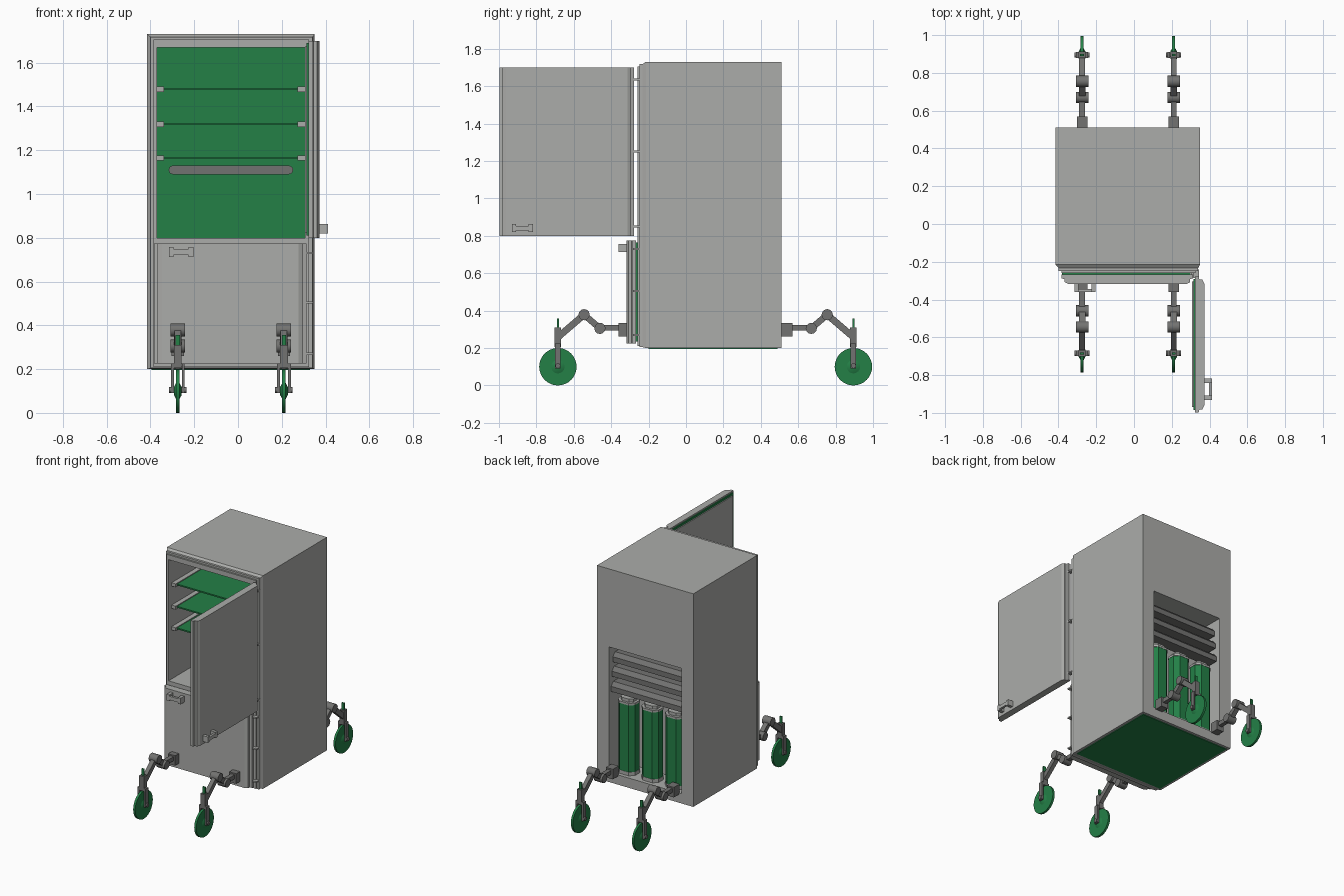
import bpy, bmesh, math
from mathutils import Vector, Matrix

if "Cube" in bpy.data.objects:
    bpy.data.objects.remove(bpy.data.objects["Cube"])


def material(name, rgb):
    m = bpy.data.materials.new(name)
    m.diffuse_color = (*rgb, 1)
    m.use_nodes = True
    m.node_tree.nodes["Principled BSDF"].inputs["Base Color"].default_value = m.diffuse_color
    return m


GREY = material("light grey", (0.41, 0.415, 0.40))
DARK = material("dark grey", (0.17, 0.17, 0.165))
GREEN = material("green", (0.017, 0.215, 0.062))


def finish(name, bm, *mats, smooth=False):
    bmesh.ops.recalc_face_normals(bm, faces=bm.faces)
    me = bpy.data.meshes.new(name)
    bm.to_mesh(me)
    bm.free()
    ob = bpy.data.objects.new(name, me)
    bpy.context.collection.objects.link(ob)
    for m in mats:
        me.materials.append(m)
    if smooth:
        bpy.ops.object.select_all(action='DESELECT')
        ob.select_set(True)
        bpy.context.view_layer.objects.active = ob
        bpy.ops.object.shade_smooth_by_angle(angle=math.radians(35))
    return ob


def box(name, x, y, z, mat):
    """Box from (low, high) pairs."""
    bm = bmesh.new()
    bmesh.ops.create_cube(bm, size=1)
    for v in bm.verts:
        v.co = [lo + (c + 0.5) * (hi - lo) for c, (lo, hi) in zip(v.co, (x, y, z))]
    return finish(name, bm, mat)


def loft(bm, loops):
    """Skin a list of equal-length point loops and cap both ends."""
    rings = [[bm.verts.new(p) for p in loop] for loop in loops]
    n = len(rings[0])
    for a, b in zip(rings, rings[1:]):
        for i in range(n):
            j = (i + 1) % n
            bm.faces.new((a[i], a[j], b[j], b[i]))
    return bm.faces.new(rings[0]), bm.faces.new(rings[-1])


def prism(name, pts, z0, z1, mat):
    bm = bmesh.new()
    loft(bm, [[(x, y, z) for x, y in pts] for z in (z0, z1)])
    return finish(name, bm, mat)


def drum(name, centre, r, width, mat, r2=None, segs=24):
    """Cylinder lying along x; r2 gives a double cone with a wide middle."""
    bm = bmesh.new()
    prof = [(-width / 2, r), (width / 2, r)]
    if r2:
        prof.insert(1, (0, r2))
    cx, cy, cz = centre
    angles = [2 * math.pi * i / segs for i in range(segs)]
    loft(bm, [[(cx + dx, cy + rr * math.cos(t), cz + rr * math.sin(t)) for t in angles]
              for dx, rr in prof])
    return finish(name, bm, mat, smooth=True)


def beam(name, p, q, width, height, mat):
    """Straight bar in a plane of constant x."""
    p, q = Vector(p), Vector(q)
    d = (q - p).normalized()
    n = Vector((0, -d.z, d.y)) * height / 2
    side = Vector((width / 2, 0, 0))
    bm = bmesh.new()
    loft(bm, [[e + n + side, e + n - side, e - n - side, e - n + side] for e in (p, q)])
    return finish(name, bm, mat)


# Cabinet: rectangles from the food compartment, round the outside, into the rear bay
rects = [
    (-.37, .305, .80, 1.67, .25), (-.37, .305, .80, 1.67, -.26),
    (-.385, .325, .21, 1.705, -.26), (-.385, .325, .21, 1.705, -.248),
    (-.40, .34, .205, 1.718, -.248), (-.40, .34, .205, 1.718, -.232),
    (-.415, .35, .20, 1.73, -.215), (-.415, .35, .20, 1.73, .51),
    (-.32, .255, .27, 1.17, .51), (-.32, .255, .27, 1.17, .33)]
bm = bmesh.new()
back_wall, _ = loft(bm, [[(x0, y, z0), (x1, y, z0), (x1, y, z1), (x0, y, z1)]
                         for x0, x1, z0, z1, y in rects])
back_wall.material_index = 1
finish("cabinet", bm, GREY, GREEN)
box("underside_panel", (-.395, .33), (-.2, .49), (.195, .2), GREEN)

# Shelves on side rails
for z in (1.48, 1.32, 1.165):
    box("shelf", (-.345, .28), (-.21, .249), (z - .005, z + .005), GREEN)
    for x0, x1 in ((-.37, -.337), (.272, .305)):
        box("shelf_rail", (x0, x1), (-.225, .249), (z - .013, z + .011), GREY)

# Rounded strip on the compartment back wall
bm = bmesh.new()
arc = [math.radians(-90 + 22.5 * i) for i in range(9)]
strip = [(.232 + .02 * math.cos(t), 1.11 + .02 * math.sin(t)) for t in arc]
strip += [(-.297 - .02 * math.cos(t), 1.11 - .02 * math.sin(t)) for t in arc]
loft(bm, [[(x, y, z) for x, z in strip] for y in (.235, .25)])
finish("wall_strip", bm, DARK)


# Doors: stepped edge profile extruded upward
def door_profile(w):
    half = [(0, 0), (0, .02), (.016, .024), (.016, .04), (.036, .05)]
    return half + [(w - a, b) for a, b in reversed(half)]


prism("lower_door", [(-.383 + a, -.268 - b) for a, b in door_profile(.695)], .225, .775, GREY)
box("lower_door_gasket", (-.38, .30), (-.268, -.26), (.235, .765), GREEN)
prism("upper_door", [(.322 + b, -.278 - a) for a, b in door_profile(.72)], .80, 1.70, GREY)
box("upper_door_gasket", (.314, .322), (-.985, -.29), (.81, 1.69), GREEN)
box("upper_door_liner", (.307, .314), (-.97, -.305), (.825, 1.675), GREY)

# Hinges
for z in (.27, .505, .73):
    box("lower_hinge", (.303, .343), (-.283, -.245), (z - .005, z + .005), GREY)
for z in (.85, 1.25, 1.635):
    box("upper_hinge", (.315, .343), (-.285, -.24), (z - .005, z + .005), GREY)

# Handles: bar between two feet
for x in (-.305, -.215):
    box("lower_handle_foot", (x - .011, x + .011), (-.36, -.317), (.713, .757), GREY)
box("lower_handle_bar", (-.30, -.22), (-.36, -.343), (.722, .748), GREY)
for y in (-.92, -.83):
    box("upper_handle_foot", (.371, .412), (y - .011, y + .011), (.82, .862), GREY)
box("upper_handle_bar", (.396, .412), (-.915, -.835), (.828, .853), GREY)

# Rear bay: slanted cooling bars and three power cells
for z, y in ((1.08, .425), (.98, .435), (.875, .445)):
    bm = bmesh.new()
    sect = [(-.04, .032), (.02, .032), (.045, .005), (.045, -.032), (-.04, -.032)]
    loft(bm, [[(x, y + a, z + b) for a, b in sect] for x in (-.31, .252)])
    finish("cooling_bar", bm, DARK)


def octagon(cx, cy, hx, hy, c):
    quad = [(hx, hy - c), (hx - c, hy)]
    pts = quad + [(-x, y) for x, y in reversed(quad)]
    pts += [(-x, -y) for x, y in pts]
    return [(cx + x, cy + y) for x, y in pts]


for x in (.155, -.0325, -.22):
    prism("cell_base", octagon(x, .425, .068, .058, .03), .27, .295, GREY)
    prism("cell_body", octagon(x, .425, .066, .056, .03), .295, .775, GREEN)
    prism("cell_cap", octagon(x, .425, .068, .058, .03), .775, .79, GREY)
    prism("cell_top", octagon(x, .425, .05, .042, .022), .79, .812, GREY)

# Four jointed legs with wheels, mirrored front to back
for x in (-.275, .21):
    for s, end in ((-1, "front"), (1, "rear")):
        def P(u, z):
            return (x, .105 + s * u, z)

        def part(n):
            return end + "_leg_" + n

        beam(part("mount"), P(.40, .297), P(.465, .297), .056, .072, DARK)
        beam(part("inner_bar"), P(.46, .308), P(.565, .308), .03, .03, DARK)
        drum(part("ankle_joint"), P(.565, .305), .03, .066, DARK, segs=12)
        beam(part("middle_bar"), P(.565, .305), P(.65, .378), .034, .034, DARK)
        drum(part("knee_joint"), P(.65, .378), .03, .066, DARK, segs=12)
        beam(part("outer_bar"), P(.65, .378), P(.785, .262), .03, .036, DARK)
        # Fork straddling the wheel
        beam(part("fork_crown"), P(.79, .205), P(.79, .31), .036, .034, DARK)
        for dx in (-.025, .025):
            a, b = P(.79, .09), P(.79, .225)
            beam(part("fork_prong"), (a[0] + dx, *a[1:]), (b[0] + dx, *b[1:]), .013, .03, DARK)
        drum(part("axle"), P(.79, .105), .014, .08, DARK, segs=12)
        beam(part("steering_pin"), P(.79, .30), P(.79, .357), .02, .01, GREEN)
        drum(end + "_wheel", P(.79, .10), .10, .016, GREEN, segs=32)
        drum(end + "_wheel_hub", P(.79, .10), .018, .036, GREEN, r2=.05)
